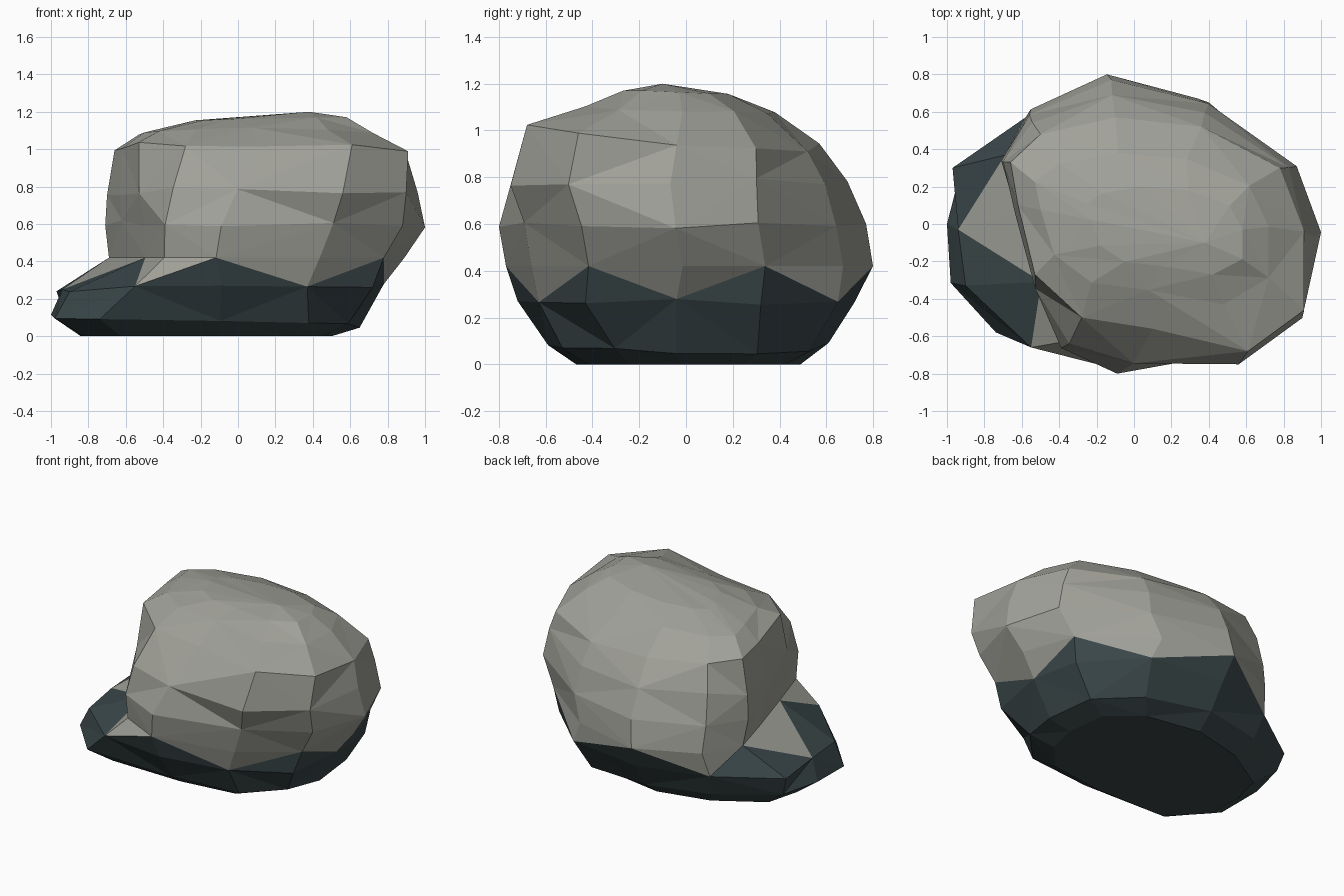
import bpy, bmesh, random

random.seed(4)
cube = bpy.data.objects.get("Cube")
if cube:
    bpy.data.objects.remove(cube, do_unlink=True)


def material(name, rgb):
    m = bpy.data.materials.new(name)
    m.use_nodes = True
    m.diffuse_color = (*rgb, 1)
    m.node_tree.nodes["Principled BSDF"].inputs["Base Color"].default_value = (*rgb, 1)
    return m


# Plan outlines, counter-clockwise from the +x side: sole, foot with ledge, body, crown
sole = [(.64, -.04), (.6, .3), (.34, .52), (-.12, .6), (-.55, .5), (-.93, .27),
        (-1, 0), (-.98, -.31), (-.74, -.57), (-.1, -.58), (.37, -.52), (.58, -.3)]
foot = [(.78, -.04), (.74, .32), (.4, .65), (-.12, .72), (-.58, .57), (-.97, .3),
        (-.94, -.03), (-.9, -.33), (-.55, -.66), (-.09, -.72), (.37, -.63), (.72, -.43)]
body = [(1, -.03), (.87, .33), (.4, .67), (-.12, .8), (-.56, .61), (-.71, .36),
        (-.62, .05), (-.5, -.33), (-.39, -.66), (-.09, -.8), (.51, -.69), (.88, -.44)]
crown = [(.91, -.04), (.78, .3), (.36, .52), (-.1, .57), (-.5, .48), (-.66, .33),
         (-.62, .1), (-.53, -.27), (-.28, -.5), (.1, -.56), (.61, -.68), (.91, -.46)]
middle = [((a + c) / 2, (b + d) / 2) for (a, b), (c, d) in zip(body, crown)]

# Outline, height, tilt along x and y, x range, y range, height jitter
levels = [
    (sole, 0, (0, 0), (-.84, .5), (-.47, .49), 0),
    (sole, .075, (-.03, 0), (-1, .65), (-.59, .61), .015),
    (foot, .26, (.01, 0), (-.97, .78), (-.72, .72), .015),
    (body, .42, (0, 0), (-.69, .89), (-.77, .8), 0),
    (body, .6, (0, 0), (-.71, 1), (-.8, .77), .02),
    (middle, .78, (0, 0), (-.7, .96), (-.75, .69), .03),
    (crown, .98, (-.04, -.08), (-.66, .91), (-.68, .57), .015),
    (crown, 1.09, (-.01, -.05), (-.53, .72), (-.43, .38), .01),
    (crown, 1.155, (.02, -.04), (-.25, .58), (-.27, .2), .005),
]
ZIGZAG = 2      # level where the dark base meets the pale stone


def fit(value, values, span):
    low, high = min(values), max(values)
    return span[0] + (value - low) / (high - low) * (span[1] - span[0])


# Rock: stacked rings joined by triangles
bm = bmesh.new()
rings = []
for outline, z, tilt, xr, yr, jitter in levels:
    xs, ys = zip(*outline)
    ring = []
    for px, py in outline:
        x, y = fit(px, xs, xr), fit(py, ys, yr)
        height = z + tilt[0] * x + tilt[1] * y + random.uniform(-jitter, jitter)
        ring.append(bm.verts.new((x, y, height)))
    rings.append(ring)

count = len(foot)
for level, (low, high) in enumerate(zip(rings, rings[1:])):
    for i in range(count):
        j = (i + 1) % count
        # Alternate the diagonal so the colour edge rises and falls
        if i % 2 == level % 2:
            pairs = ((low[i], low[j], high[j]), (low[i], high[j], high[i]))
        else:
            pairs = ((low[i], low[j], high[i]), (low[j], high[j], high[i]))
        for part, tri in enumerate(pairs):
            face = bm.faces.new(tri)
            face.material_index = 1 if level < ZIGZAG or (level == ZIGZAG and part == 0) else 0

# Flat underside and shallow peak
bm.faces.new(rings[0][::-1]).material_index = 1
peak = bm.verts.new((.38, -.1, 1.2))
for i in range(count):
    bm.faces.new((rings[-1][i], rings[-1][(i + 1) % count], peak))
bmesh.ops.recalc_face_normals(bm, faces=bm.faces)

mesh = bpy.data.meshes.new("rock")
bm.to_mesh(mesh)
bm.free()
mesh.materials.append(material("pale stone grey", (.36, .36, .325)))
mesh.materials.append(material("wet dark slate", (.042, .062, .066)))
rock = bpy.data.objects.new("rock", mesh)
bpy.context.collection.objects.link(rock)
